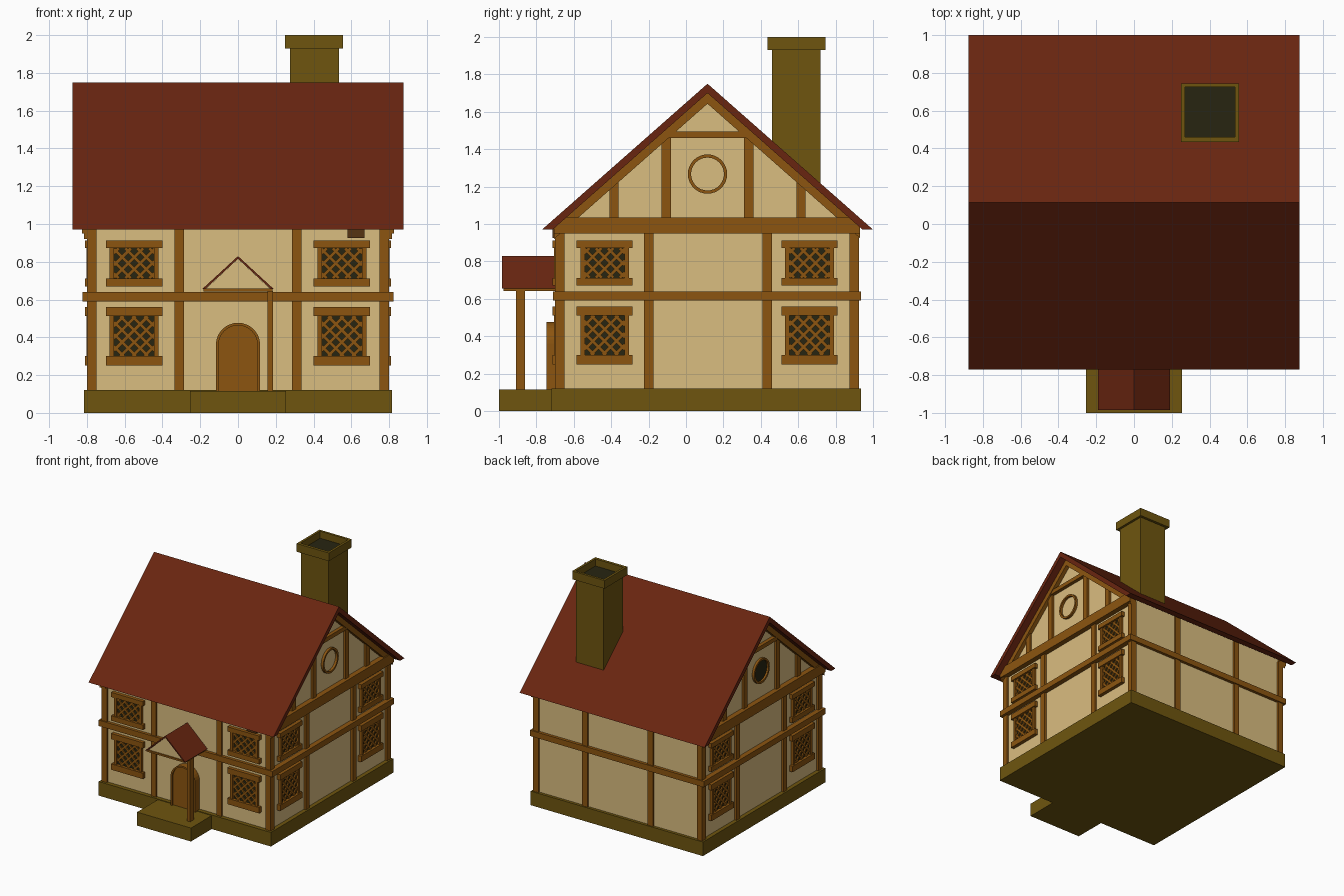
import bpy, bmesh, math
from mathutils import Vector

if "Cube" in bpy.data.objects:
    bpy.data.objects.remove(bpy.data.objects["Cube"])


def material(name, r, g, b):
    lin = [((c / 255 + 0.055) / 1.055) ** 2.4 if c > 10 else c / 255 / 12.92 for c in (r, g, b)]
    m = bpy.data.materials.new(name)
    m.diffuse_color = (*lin, 1)
    m.use_nodes = True
    m.node_tree.nodes["Principled BSDF"].inputs["Base Color"].default_value = m.diffuse_color
    return m


PLASTER = material("plaster", 218, 189, 128)
WOOD = material("timber", 140, 85, 16)
STONE = material("stone", 110, 85, 15)
ROOF = material("roof_red", 105, 37, 16)
DARK = material("dark_glass", 39, 37, 17)
BRACKET = material("dark_wood", 86, 52, 18)

RIDGE, HALF, TOP, EAVE, THICK = 0.115, 0.885, 1.75, 0.97, 0.05
SLOPE = (TOP - EAVE) / HALF


def roof_z(y, drop=THICK):
    return TOP - drop - SLOPE * abs(y - RIDGE)


def build(name, mat, prisms):
    """One object from prisms: (profile points, axis, start, end)."""
    bm = bmesh.new()
    for pts, axis, a, b in prisms:
        def at(p, d):
            u, v = p
            return {"x": (d, u, v), "y": (u, d, v), "z": (u, v, d)}[axis]
        lo = [bm.verts.new(at(p, a)) for p in pts]
        hi = [bm.verts.new(at(p, b)) for p in pts]
        bm.faces.new(lo)
        bm.faces.new(hi[::-1])
        for i in range(len(pts)):
            j = (i + 1) % len(pts)
            bm.faces.new((lo[j], lo[i], hi[i], hi[j]))
    bmesh.ops.recalc_face_normals(bm, faces=bm.faces)
    me = bpy.data.meshes.new(name)
    bm.to_mesh(me)
    bm.free()
    me.materials.append(mat)
    ob = bpy.data.objects.new(name, me)
    bpy.context.collection.objects.link(ob)
    return ob


def rect(u0, u1, v0, v1):
    return [(u0, v0), (u1, v0), (u1, v1), (u0, v1)]


def box(x0, x1, y0, y1, z0, z1):
    return (rect(x0, x1, y0, y1), "z", z0, z1)


def arc(cu, cv, r, a0, a1, n):
    return [(cu + r * math.cos(a0 + (a1 - a0) * i / n), cv + r * math.sin(a0 + (a1 - a0) * i / n))
            for i in range(n + 1)]


# stone base, door step and chimney
build("base", STONE, [box(-0.815, 0.815, -0.72, 0.935, 0, 0.12)])
build("door_step", STONE, [box(-0.255, 0.255, -1.0, -0.72, 0, 0.115)])
build("chimney", STONE, [box(0.275, 0.535, 0.46, 0.72, 1.1, 1.935)])
build("chimney_cap", STONE, [box(0.25, 0.27, 0.435, 0.745, 1.93, 2), box(0.535, 0.555, 0.435, 0.745, 1.93, 2),
                             box(0.27, 0.535, 0.435, 0.46, 1.93, 2), box(0.27, 0.535, 0.725, 0.745, 1.93, 2)])
build("chimney_opening", DARK, [box(0.27, 0.535, 0.46, 0.725, 1.932, 1.94)])

# plaster house body with gables
Y0, Y1, X = -0.685, 0.91, 0.78
build("walls", PLASTER, [([(Y0, 0.1), (Y1, 0.1), (Y1, roof_z(Y1)), (RIDGE, TOP - THICK), (Y0, roof_z(Y0))],
                          "x", -X, X)])

# main roof
y_in = HALF - THICK / SLOPE
build("roof", ROOF, [([(RIDGE - HALF, EAVE), (RIDGE, TOP), (RIDGE + HALF, EAVE), (RIDGE + y_in, EAVE),
                       (RIDGE, TOP - THICK), (RIDGE - y_in, EAVE)], "x", -0.875, 0.875)])

# corner posts, wall posts and floor beams
posts = [box(min(s * 0.75, s * 0.8), max(s * 0.75, s * 0.8), y, y + 0.05, 0.12, 0.97)
         for s in (-1, 1) for y in (-0.70, 0.875)]
for s in (-1, 1):
    c = s * 0.31
    posts += [box(c - 0.025, c + 0.025, -0.70, -0.65, 0.12, 0.975), box(c - 0.025, c + 0.025, 0.88, 0.925, 0.12, 0.99)]
    for y in (-0.225, 0.41):
        posts.append((rect(y, y + 0.05, 0.12, 0.96), "x", s * 0.75, s * 0.8))
build("wall_posts", WOOD, posts)
build("floor_beams", WOOD, [box(-0.823, 0.823, -0.71, -0.66, 0.59, 0.64), box(-0.823, 0.823, 0.885, 0.935, 0.59, 0.64)]
      + [(rect(-0.71, 0.935, 0.59, 0.64), "x", s * 0.76, s * 0.823) for s in (-1, 1)])

# gable timbers, cut to the roof slope
gable = []
for s in (-1, 1):
    e0, e1 = -0.705, 0.93
    k = (TOP - THICK - 1.035) / SLOPE
    gable.append(([(e0, 0.95), (e1, 0.95), (e1, roof_z(e1)), (RIDGE + k, 1.035), (RIDGE - k, 1.035),
                   (e0, roof_z(e0))], "x", s * 0.76, s * 0.825))
    for e in (e0, e1):
        gable.append(([(e, roof_z(e)), (RIDGE, TOP - THICK), (RIDGE, TOP - 0.107), (e, roof_z(e, 0.107))],
                      "x", s * 0.76, s * 0.815))
    gable.append((rect(-0.13, 0.36, 1.46, 1.495), "x", s * 0.76, s * 0.81))
    for d, top in ((0.22, 1.47), (0.50, None)):
        for m in (-1, 1):
            a, b = RIDGE + m * (d - 0.025), RIDGE + m * (d + 0.025)
            gable.append(([(a, 1.03), (b, 1.03), (b, top or roof_z(b)), (a, top or roof_z(a))],
                          "x", s * 0.76, s * 0.8))
build("gable_timbers", WOOD, gable)

# round gable windows: a ring of short blocks, dark pane on the left only
ring = []
outer = arc(RIDGE, 1.267, 0.105, 0, 2 * math.pi, 32)
inner = arc(RIDGE, 1.267, 0.088, 0, 2 * math.pi, 32)
for s in (-1, 1):
    ring += [([outer[i], outer[i + 1], inner[i + 1], inner[i]], "x", s * 0.77, s * 0.80) for i in range(32)]
build("round_window_rings", WOOD, ring)
build("round_window_pane", DARK, [(inner[:-1], "x", -0.775, -0.784)])


# lattice windows
def bars(cu, cv, w, h):
    """Diagonal bars clipped to a rectangle of half size w, h."""
    out, pitch, t = [], 0.064, 0.0085
    for sg in (-1, 1):
        for n in range(-4, 5):
            c = (n + 0.5) * pitch                     # line v = sg * u + c
            lim = sorted(((-h - c) * sg, (h - c) * sg))
            u0, u1 = max(-w, lim[0]), min(w, lim[1])
            if u1 - u0 < 0.012:
                continue
            k = t / math.sqrt(2)
            p, q = (cu + u0, cv + sg * u0 + c), (cu + u1, cv + sg * u1 + c)
            out.append([(p[0] - sg * k, p[1] + k), (p[0] + sg * k, p[1] - k),
                        (q[0] + sg * k, q[1] - k), (q[0] - sg * k, q[1] + k)])
    return out


def windows(wall, centres, axis, sign, depth):
    frames, lattice, panes = [], [], []
    for cu in centres:
        for z0, z1, zl, zh in ((0.25, 0.56, 0.30, 0.512), (0.67, 0.912, 0.712, 0.872)):
            def add(lst, pts, d0, d1):
                lst.append((pts, axis, sign * (depth + d0), sign * (depth + d1)))
            add(frames, rect(cu - 0.15, cu + 0.15, z0, zl), -0.01, 0.03)
            add(frames, rect(cu - 0.15, cu + 0.15, zh, z1), -0.01, 0.03)
            for m in (-1, 1):
                add(frames, rect(cu + m * 0.118 - 0.012, cu + m * 0.118 + 0.012, zl, zh), -0.01, 0.022)
            add(panes, rect(cu - 0.11, cu + 0.11, zl, zh), -0.004, 0.004)
            for b in bars(cu, (zl + zh) / 2, 0.108, (zh - zl) / 2):
                add(lattice, b, 0.002, 0.014)
    build(wall + "_window_frames", WOOD, frames)
    build(wall + "_window_lattice", WOOD, lattice)
    build(wall + "_window_panes", DARK, panes)


windows("front", (-0.55, 0.55), "y", -1, -Y0)
windows("right", (-0.435, 0.66), "x", 1, X)
windows("left", (-0.435, 0.66), "x", -1, X)


# arched door and frame
def arch(r):
    return [(r, 0.115)] + arc(0, 0.36, r, 0, math.pi, 16) + [(-r, 0.115)]


o, i_ = arch(0.117), arch(0.103)
build("door_frame", WOOD, [([o[k], o[k + 1], i_[k + 1], i_[k]], "y", -0.67, -0.745) for k in range(len(o) - 1)])
build("door", WOOD, [(arch(0.104), "y", -0.67, -0.73)])

# porch with a single post
build("porch_roof", ROOF, [([(-0.19, 0.655), (0, 0.83), (0.19, 0.655), (0.175, 0.655), (0, 0.816), (-0.175, 0.655)],
                            "y", -0.985, -0.68)])
build("porch_gable", PLASTER, [([(-0.172, 0.656), (0.172, 0.656), (0, 0.816)], "y", -0.965, -0.68)])
build("porch_beam", WOOD, [box(-0.183, 0.183, -0.975, -0.68, 0.643, 0.658)])
build("porch_post", WOOD, [box(0.155, 0.185, -0.91, -0.862, 0.115, 0.645)])

# small bracket under the front eave
build("eave_bracket", BRACKET, [box(0.58, 0.67, -0.715, -0.68, 0.925, 0.975)])
